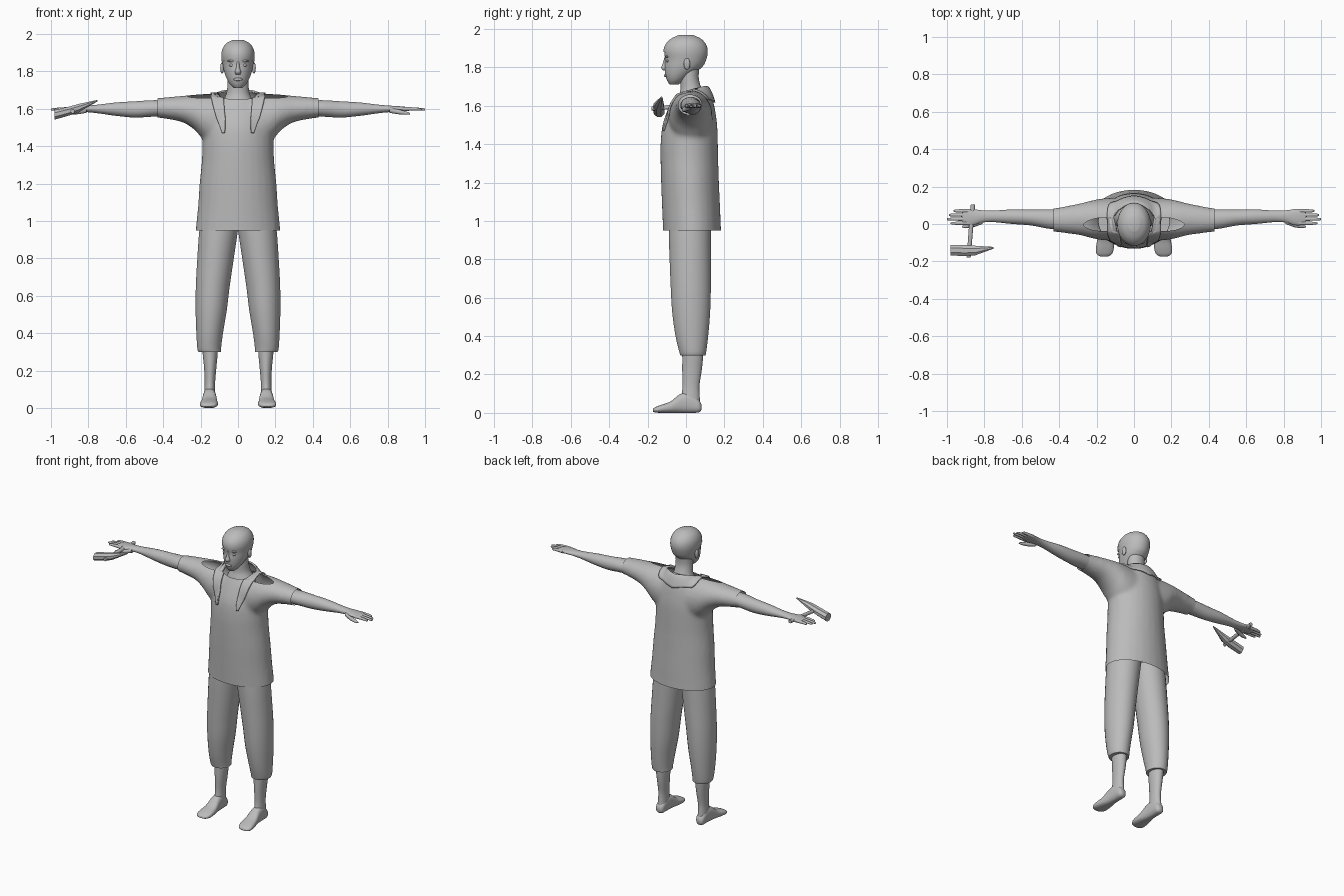
import bpy, bmesh, math
from mathutils import Vector

if "Cube" in bpy.data.objects:
    bpy.data.objects.remove(bpy.data.objects["Cube"], do_unlink=True)

CM = 0.01
clay = bpy.data.materials.new("plain grey")
clay.use_nodes = True
GREY = (0.5, 0.5, 0.5, 1)
clay.diffuse_color = GREY
clay.node_tree.nodes["Principled BSDF"].inputs["Base Color"].default_value = GREY


def spline(rows, steps):
    """Catmull-Rom interpolation through rows of numbers."""
    pts = [Vector(r) for r in rows]
    out = []
    for i in range(len(pts) - 1):
        b, c = pts[i], pts[i + 1]
        a, d = pts[max(i - 1, 0)], pts[min(i + 2, len(pts) - 1)]
        for k in range(steps):
            t = k / steps
            out.append(b + (c - a) * t / 2 + (a * 2 - b * 5 + c * 4 - d) * t ** 2 / 2
                       + (b * 3 - a - c * 3 + d) * t ** 3 / 2)
    return out + [pts[-1]]


def loft_into(bm, axis, rows, steps=4, sides=28, power=1.0):
    """Closed tube; each row is position, low, high, low, high in centimetres."""
    rings = []
    for t, lo, hi, low, high in spline(rows, steps):
        ring = []
        for i in range(sides):
            ang = math.tau * (i + 0.5) / sides
            c, s = [math.copysign(abs(v) ** power, v) for v in (math.cos(ang), math.sin(ang))]
            u = (lo + hi) / 2 + (hi - lo) / 2 * c
            v = (low + high) / 2 + (high - low) / 2 * s
            co = {"x": (t, u, v), "y": (u, t, v), "z": (u, v, t)}[axis]
            ring.append(bm.verts.new(Vector(co) * CM))
        rings.append(ring)
    for a, b in zip(rings, rings[1:]):
        for i in range(sides):
            j = (i + 1) % sides
            bm.faces.new((a[i], a[j], b[j], b[i]))
    bm.faces.new(rings[0])
    bm.faces.new(rings[-1])


def cut(bm, point, normal):
    """Remove everything on the side the normal points to."""
    geom = bm.verts[:] + bm.edges[:] + bm.faces[:]
    bmesh.ops.bisect_plane(bm, geom=geom, plane_co=Vector(point) * CM,
                           plane_no=normal, clear_outer=True)


def finish(name, bm, mirror=False, angle=50):
    bmesh.ops.recalc_face_normals(bm, faces=bm.faces[:])
    mesh = bpy.data.meshes.new(name)
    bm.to_mesh(mesh)
    bm.free()
    mesh.materials.append(clay)
    ob = bpy.data.objects.new(name, mesh)
    bpy.context.scene.collection.objects.link(ob)
    bpy.ops.object.select_all(action="DESELECT")
    ob.select_set(True)
    bpy.context.view_layer.objects.active = ob
    bpy.ops.object.shade_smooth_by_angle(angle=math.radians(angle))
    if mirror:
        ob.modifiers.new("mirror", "MIRROR")
    return ob


def loft(name, axis, rows, mirror=False, angle=50, **options):
    bm = bmesh.new()
    loft_into(bm, axis, rows, **options)
    return finish(name, bm, mirror, angle)


def blob(name, centre, radii, mirror=False):
    bm = bmesh.new()
    bmesh.ops.create_uvsphere(bm, u_segments=16, v_segments=10, radius=CM)
    for v in bm.verts:
        v.co = Vector(a * r + c * CM for a, r, c in zip(v.co, radii, centre))
    return finish(name, bm, mirror)


def level(rows):
    """Left-right symmetric rows: height, half width, front, back."""
    return [(z, -w, w, f, b) for z, w, f, b in rows]


# Tunic: body and sleeves fused, then trimmed open at hem, cuffs and neck
bm = bmesh.new()
loft_into(bm, "z", level([
    (88, 23, -12, 19), (95, 22.7, -12, 18.3), (107, 21.5, -12.5, 17.8), (120, 20.6, -13, 17.2),
    (132, 19.4, -13.3, 16.8), (142, 19, -13.2, 16.6), (151, 18.5, -12, 16.2),
    (160, 16, -8.5, 14.8), (166, 12, -5.5, 13), (170, 8, -4, 11)]))
half = [(50, -4, 8.2, 155.4, 165.4), (43, -4.2, 8.4, 155.2, 165.7), (36, -5, 9.6, 154.2, 166.4),
        (29, -6, 11, 152.5, 167), (23, -7.5, 12.5, 148.5, 167.6), (18, -8.5, 13.5, 143, 168),
        (10, -9, 14, 139, 168)]
loft_into(bm, "x", half + [(-r[0],) + r[1:] for r in reversed(half)])
draft = finish("tunic_draft", bm)
remesh = draft.modifiers.new("fuse", "REMESH")
remesh.mode = "VOXEL"
remesh.voxel_size = 0.012
soften = draft.modifiers.new("soften", "SMOOTH")
soften.iterations = 8
bpy.context.view_layer.update()
fused = draft.evaluated_get(bpy.context.evaluated_depsgraph_get())
bm = bmesh.new()
bm.from_mesh(fused.to_mesh())
fused.to_mesh_clear()
bpy.data.objects.remove(draft, do_unlink=True)
cut(bm, (0, 0, 95), (0, 0, -1))
cut(bm, (43, 0, 0), (1, 0, 0))
cut(bm, (-43, 0, 0), (-1, 0, 0))
cut(bm, (0, -6, 165), (0, -0.3, 1))
tunic = finish("tunic", bm)

# Draped collar: a strip laid over the shoulders and down the chest
inner = spline([(7, -12, 147), (7, -11, 155), (7.5, -6, 164), (8, 2, 169),
                (6, 9, 170), (0, 11.5, 170)], 6)
outer = spline([(8.5, -12, 147), (11.5, -10, 155), (14, -5, 164), (14.5, 4, 167.5),
                (12, 13, 165), (0, 16, 162)], 6)
bm = bmesh.new()
grid = [[bm.verts.new(a.lerp(b, k / 6) * CM) for k in range(7)] for a, b in zip(inner, outer)]
for p, q in zip(grid, grid[1:]):
    for k in range(6):
        bm.faces.new((p[k], p[k + 1], q[k + 1], q[k]))
collar = finish("collar", bm, mirror=True)
wrap = collar.modifiers.new("lay_on_tunic", "SHRINKWRAP")
wrap.target = tunic
wrap.wrap_mode = "ABOVE_SURFACE"
wrap.offset = 0.005
thick = collar.modifiers.new("thickness", "SOLIDIFY")
thick.thickness = 0.01
thick.offset = 0

# Head, neck and close cap
skull = [(171, 2, -8.5, -4), (173, 4.2, -9.8, -1), (176, 6, -10.8, 3), (180, 7.5, -11.2, 8.3),
         (184, 8.2, -10.9, 10.3), (188, 8.6, -11.4, 11), (191.5, 8, -10.4, 10.1),
         (194.5, 6, -7.5, 7.5), (196.4, 2.6, -3.4, 3.4)]
loft("head", "z", level(skull))
loft("neck", "z", level([(156, 11, -5, 12), (163, 8.8, -4.5, 10.5), (168, 6.3, -3, 8.5),
                         (174, 5.6, -3, 6.7), (180, 5.6, -3, 7)]))
bm = bmesh.new()
loft_into(bm, "z", level([(z + 0.4, w + 0.4, f - 0.4, b + 0.4) for z, w, f, b in skull]))
cut(bm, (0, -11.5, 188), (0, -0.42, -1))
finish("cap", bm)

# Face
loft("nose", "z", level([(185.5, 0.7, -11.2, -9), (182, 1, -12.2, -9), (179.7, 1.7, -13, -9),
                         (178.3, 1.2, -11.8, -9)]), sides=12)
blob("lips", (0, -10.6, 175.7), (2.4, 0.9, 0.8))
blob("eyes", (3.3, -9.6, 183.3), (1.6, 0.7, 0.7), mirror=True)
blob("brows", (3.4, -9.9, 185.6), (2.2, 0.8, 0.6), mirror=True)
blob("ears", (8.5, 0.5, 181.8), (1, 1.7, 3), mirror=True)

# Arms and hands
loft("arms", "x", [
    (34, -3, 7.5, 156, 164.3), (45, -2.6, 7.8, 155.8, 164.6), (55, -0.8, 7.8, 155.3, 164),
    (65, 0, 7.8, 156.2, 163.4), (75, 1, 7.2, 157.6, 162.2), (81, 0.8, 7.3, 158.2, 161.7),
    (86, -0.6, 8, 158.6, 161.4), (90, -0.5, 8.1, 158.9, 161), (92, 0.8, 7, 159.2, 160.7)],
    mirror=True)
for finger, y, tip in (("little", 7, 96.5), ("ring", 4.8, 99), ("middle", 2.6, 100), ("index", 0.4, 98)):
    loft(finger + "_fingers", "x", [
        (88, y - 1.1, y + 1.1, 158.8, 161), (94, y - 0.9, y + 0.9, 159, 160.8),
        (tip - 0.8, y - 0.7, y + 0.7, 159, 160.3), (tip, y - 0.3, y + 0.3, 159.3, 159.9)],
        mirror=True, sides=12)
loft("thumbs", "x", [(81, 0, 3, 157.8, 160.8), (86, -1.8, 0.8, 157, 159.6),
                     (90, -2.2, -0.2, 156.8, 158.6), (92, -1.8, -1, 157, 157.8)],
     mirror=True, sides=12)

# Trousers, shins and bare feet
loft("trousers", "z", [
    (30, 9, 21.2, -3, 10.2), (32, 9, 21.8, -3.6, 10.6), (40, 8, 22.3, -5.5, 11.6),
    (52, 6, 22.7, -7.2, 12.6), (65, 4.4, 22.6, -8, 13), (80, 2.2, 21.8, -8.6, 13),
    (92, 0.4, 21, -9, 13), (102, -1, 20, -9, 13)], mirror=True)
loft("shins", "z", [(40, 10.5, 19.5, -2.5, 9.5), (30, 10.8, 19, -2, 9), (22, 11.5, 18.2, -2, 8.2),
                    (14, 12.2, 17.8, -1.8, 7), (8, 12.2, 18, -2.4, 7.2), (3, 12.2, 18, -2, 7.6)],
     mirror=True)
loft("feet", "y", [(8, 13.8, 16.8, 1.5, 4.5), (6.5, 12.4, 18, 0.2, 7), (2, 12, 18.4, 0, 10.5),
                   (-3, 11.6, 18.8, 0, 9.8), (-8, 11, 19.6, 0, 6), (-13, 10.8, 20.4, 0, 4.2),
                   (-16, 11.8, 20, 0.2, 3), (-17.3, 13.8, 18.2, 0.7, 2)],
     mirror=True, power=0.8)

# Hammer held in the right hand
loft("hammer_head", "x", [
    (-98, -17, -11, 154, 159.6), (-91, -17.4, -11, 156, 161.2), (-85, -17, -11.4, 158, 162.8),
    (-75, -13.2, -12.2, 164, 164.8)], steps=1, sides=8, angle=25)
loft("hammer_handle", "y", [(-18, -89.5, -87.3, 157.5, 159.7), (-4, -88.5, -86.1, 158.3, 160.7),
                            (10.5, -87.3, -84.9, 158.8, 161.2)], sides=12)
